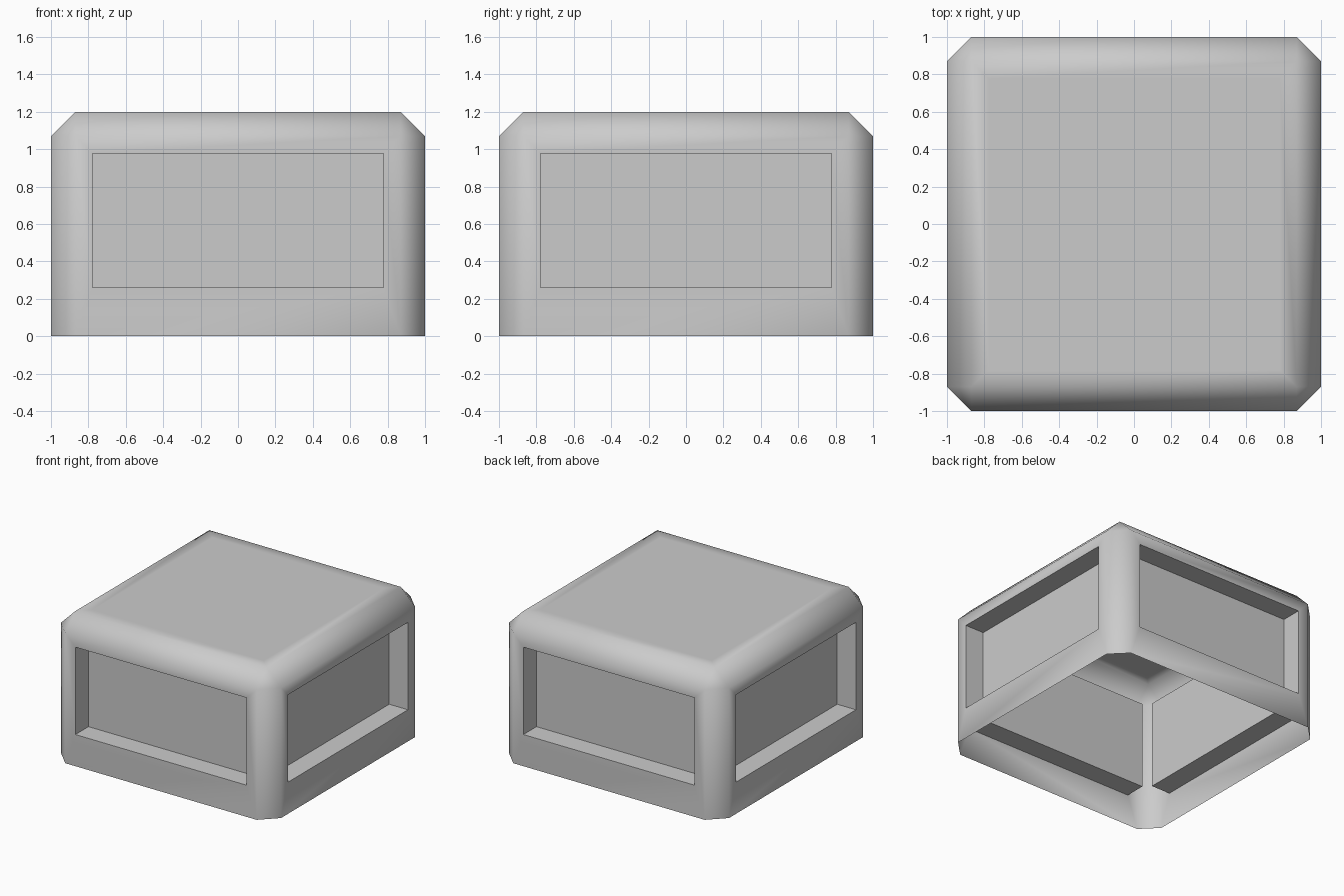
import bpy, bmesh
from mathutils import Vector, Matrix

if "Cube" in bpy.data.objects:
    bpy.data.objects.remove(bpy.data.objects["Cube"])

HEIGHT = 1.2
BEVEL = 0.13      # single-segment edge bevel
MARGIN = 0.13     # frame width around each window
SILL = 0.26       # height of the window bottoms
DEPTH = 0.17      # how far the windows are pushed in

bm = bmesh.new()

# Base block, standing on z = 0
bmesh.ops.create_cube(bm, size=1, matrix=Matrix.Translation((0, 0, HEIGHT / 2))
                      @ Matrix.Diagonal((2, 2, HEIGHT, 1)))

# Bevel every edge except the bottom rim
edges = [e for e in bm.edges if max(v.co.z for v in e.verts) > 0.01]
bmesh.ops.bevel(bm, geom=edges, offset=BEVEL, offset_type='OFFSET',
                segments=1, profile=0.5, affect='EDGES')
bm.normal_update()

# Open the underside
bottom = [f for f in bm.faces if f.normal.z < -0.9]
bmesh.ops.delete(bm, geom=bottom, context='FACES')

# Frame the four walls and the flat top
walls = [f for f in bm.faces if max(abs(f.normal.x), abs(f.normal.y)) > 0.99]
top = [f for f in bm.faces if f.normal.z > 0.99]
bmesh.ops.inset_individual(bm, faces=walls + top, thickness=MARGIN, depth=0)
for f in walls:
    for v in f.verts:
        if v.co.z < HEIGHT / 2:
            v.co.z = SILL
bm.normal_update()

# Push the windows inward
panels = bmesh.ops.extrude_discrete_faces(bm, faces=walls)["faces"]
for f in panels:
    shift = f.normal.copy() if f.normal.length > 0.5 else Vector(f.calc_center_median())
    shift.z = 0
    bmesh.ops.translate(bm, verts=list(f.verts), vec=shift.normalized() * -DEPTH)
bm.normal_update()

mesh = bpy.data.meshes.new("window_block")
bm.to_mesh(mesh)
bm.free()
block = bpy.data.objects.new("window_block", mesh)
bpy.context.collection.objects.link(block)

# Smooth the bevels, keep the window edges sharp
bpy.context.view_layer.objects.active = block
block.select_set(True)
bpy.ops.object.shade_smooth_by_angle(angle=1.05)
